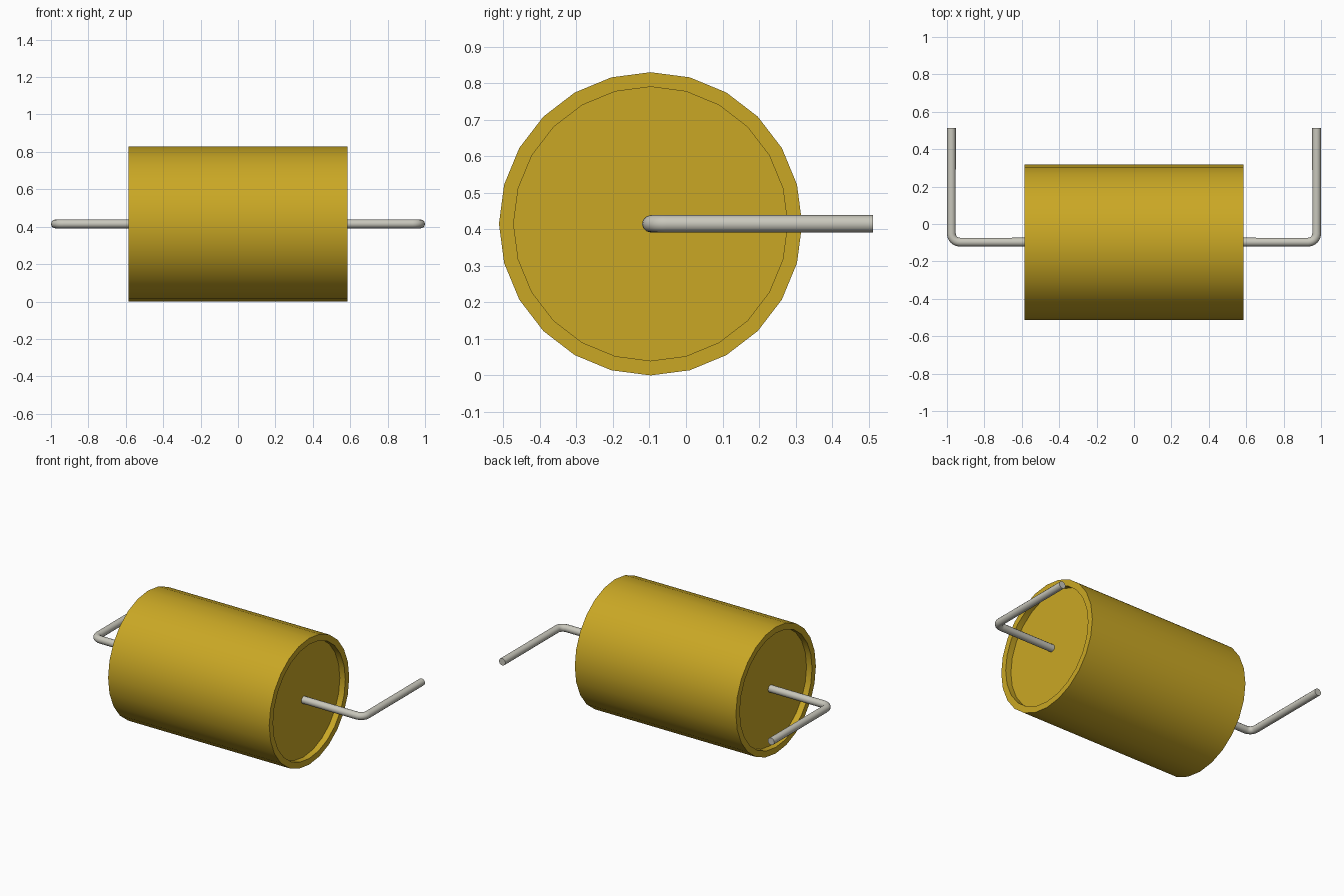
import bpy
import bmesh
import math
from mathutils import Matrix, Vector

if "Cube" in bpy.data.objects:
    bpy.data.objects.remove(bpy.data.objects["Cube"])

RADIUS, HALF_LENGTH, RIM = 0.415, 0.585, 0.04
WIRE, ARM_X, ARM_END, BEND = 0.0235, 0.9765, 0.512, 0.045
AXIS_Y = -0.097
AXIS_Z = RADIUS


def make_material(name, colour):
    mat = bpy.data.materials.new(name)
    mat.use_nodes = True
    mat.diffuse_color = colour
    mat.node_tree.nodes["Principled BSDF"].inputs["Base Color"].default_value = colour
    return mat


def smooth(obj, degrees):
    bpy.ops.object.select_all(action="DESELECT")
    obj.select_set(True)
    bpy.context.view_layer.objects.active = obj
    bpy.ops.object.shade_smooth_by_angle(angle=math.radians(degrees))


gold = make_material("golden casing", (0.59, 0.39, 0.018, 1))
metal = make_material("tinned metal", (0.58, 0.57, 0.5, 1))

# Casing: a cylinder lying along x, with a recess in each end
bm = bmesh.new()
bmesh.ops.create_cone(bm, cap_ends=True, segments=24, radius1=RADIUS, radius2=RADIUS,
                      depth=2 * HALF_LENGTH, matrix=Matrix.Rotation(math.pi / 2, 4, "Y"))
bm.normal_update()
ends = [f for f in bm.faces if abs(f.normal.x) > 0.9]
bmesh.ops.inset_individual(bm, faces=ends, thickness=RIM)
bmesh.ops.inset_individual(bm, faces=ends, thickness=0, depth=-RIM)
mesh = bpy.data.meshes.new("casing")
bm.to_mesh(mesh)
bm.free()
mesh.materials.append(gold)
casing = bpy.data.objects.new("casing", mesh)
casing.location = (0, AXIS_Y, AXIS_Z)
bpy.context.collection.objects.link(casing)
smooth(casing, 30)


# Leads: round wires leaving each end and bending towards the back
def make_lead(name, side):
    corner = Vector((ARM_X - BEND, AXIS_Y + BEND))
    path = [(HALF_LENGTH - RIM - 0.01, AXIS_Y)]
    for i in range(7):
        a = math.pi / 2 * i / 6
        path.append((corner.x + BEND * math.sin(a), corner.y - BEND * math.cos(a)))
    path.append((ARM_X, ARM_END))

    curve = bpy.data.curves.new(name, "CURVE")
    curve.dimensions = "3D"
    curve.bevel_depth = WIRE
    curve.bevel_resolution = 4
    curve.use_fill_caps = True
    spline = curve.splines.new("POLY")
    spline.points.add(len(path) - 1)
    for point, (x, y) in zip(spline.points, path):
        point.co = (side * x, y, AXIS_Z, 1)
    curve.materials.append(metal)
    lead = bpy.data.objects.new(name, curve)
    bpy.context.collection.objects.link(lead)

    bpy.ops.object.select_all(action="DESELECT")
    lead.select_set(True)
    bpy.context.view_layer.objects.active = lead
    bpy.ops.object.convert(target="MESH")
    lead = bpy.context.view_layer.objects.active
    # Weld the end caps to the tube
    bm = bmesh.new()
    bm.from_mesh(lead.data)
    bmesh.ops.remove_doubles(bm, verts=bm.verts, dist=0.0001)
    bmesh.ops.recalc_face_normals(bm, faces=bm.faces)
    bm.to_mesh(lead.data)
    bm.free()
    smooth(lead, 40)


make_lead("left_lead", 1)
make_lead("right_lead", -1)
